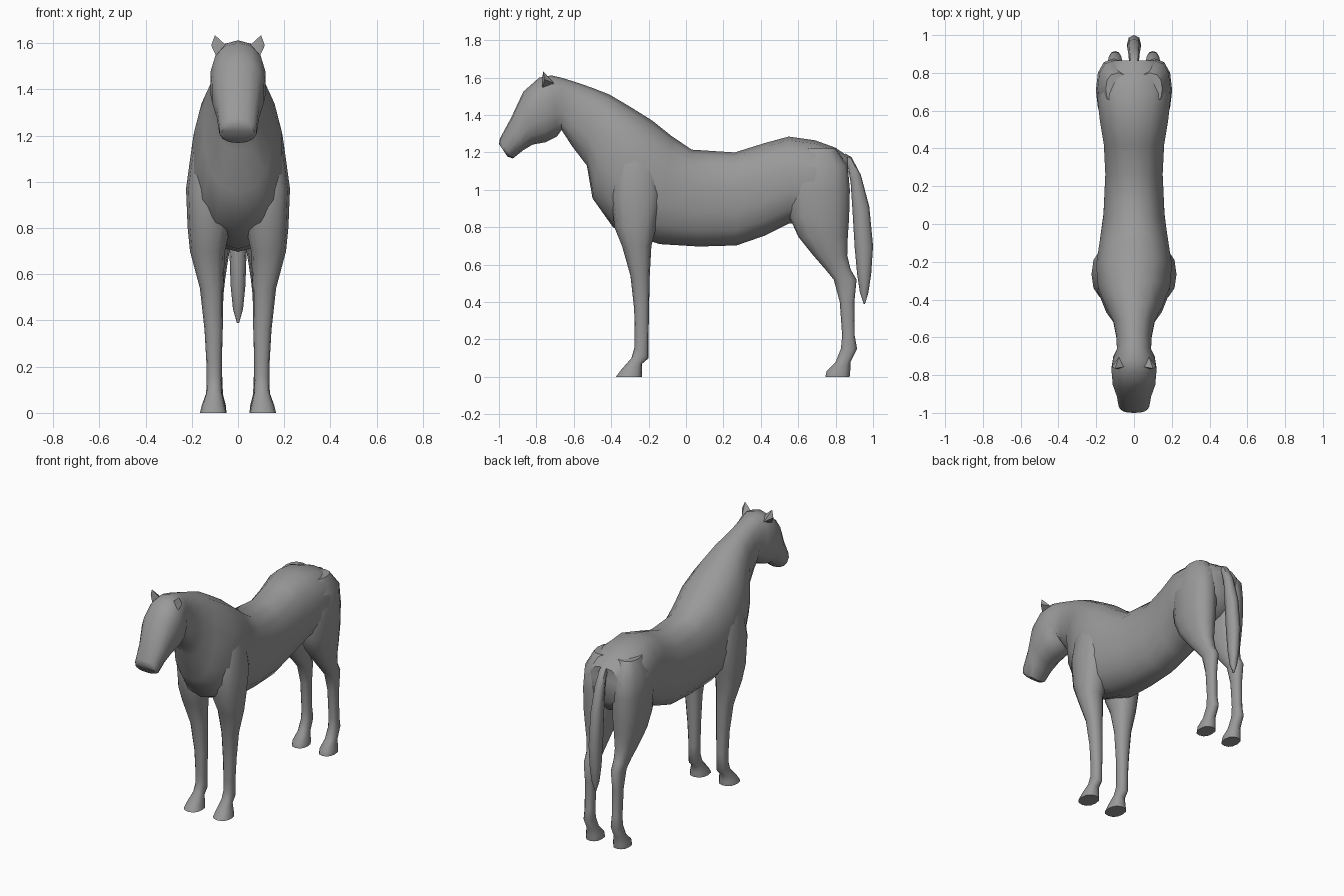
import bpy, bmesh, math

coat = bpy.data.materials.new("grey coat")
coat.diffuse_color = (0.32, 0.32, 0.32, 1)


def finish(name, bm, mirror):
    bmesh.ops.recalc_face_normals(bm, faces=bm.faces[:])
    mesh = bpy.data.meshes.new(name)
    bm.to_mesh(mesh)
    bm.free()
    mesh.materials.append(coat)
    ob = bpy.data.objects.new(name, mesh)
    bpy.context.collection.objects.link(ob)
    if mirror:
        ob.modifiers.new("mirror", 'MIRROR').use_clip = False
    bpy.ops.object.select_all(action='DESELECT')
    ob.select_set(True)
    bpy.context.view_layer.objects.active = ob
    bpy.ops.object.shade_smooth_by_angle(angle=math.radians(52))
    return ob


def rounded(v, power):
    return math.copysign(abs(v) ** power, v)


def loft(name, rings, sides=12, power=0.85, mirror=False):
    """Rings are (y1, z1, y2, z2, x1, x2): two opposite side-plane points and the x range."""
    bm = bmesh.new()
    loops = []
    for y1, z1, y2, z2, x1, x2 in rings:
        loop = []
        for i in range(sides):
            a = math.tau * i / sides
            t = 0.5 - 0.5 * rounded(math.cos(a), power)
            s = 0.5 + 0.5 * rounded(math.sin(a), power)
            loop.append(bm.verts.new((x1 + (x2 - x1) * s,
                                      y1 + (y2 - y1) * t, z1 + (z2 - z1) * t)))
        loops.append(loop)
    for a, b in zip(loops, loops[1:]):
        for i in range(sides):
            j = (i + 1) % sides
            bm.faces.new((a[i], a[j], b[j], b[i]))
    bm.faces.new(loops[0])
    bm.faces.new(loops[-1])
    return finish(name, bm, mirror)


def centred(rows):
    return [(a, b, c, d, -w, w) for a, b, c, d, w in rows]


def level(rows):
    return [(y1, z, y2, z, x1, x2) for z, y1, y2, x1, x2 in rows]


# Rump, barrel and neck, from back to front: top point, bottom point, half width
trunk = [
    (0.865, 1.18, 0.865, 0.95, 0.12),
    (0.80, 1.225, 0.80, 0.87, 0.18),
    (0.69, 1.265, 0.68, 0.83, 0.20),
    (0.55, 1.285, 0.55, 0.82, 0.185),
    (0.42, 1.25, 0.42, 0.755, 0.163),
    (0.26, 1.20, 0.27, 0.703, 0.155),
    (0.03, 1.215, 0.07, 0.697, 0.165),
    (-0.08, 1.29, -0.14, 0.71, 0.187),
    (-0.18, 1.37, -0.28, 0.755, 0.205),
    (-0.30, 1.445, -0.39, 0.80, 0.195),
    (-0.41, 1.51, -0.50, 0.955, 0.15),
    (-0.50, 1.545, -0.53, 1.13, 0.112),
    (-0.58, 1.573, -0.61, 1.235, 0.096),
    (-0.66, 1.598, -0.665, 1.32, 0.092),
]
# Cheeks, face and muzzle
head = [
    (-0.72, 1.612, -0.69, 1.285, 0.112),
    (-0.785, 1.60, -0.75, 1.255, 0.122),
    (-0.87, 1.525, -0.82, 1.242, 0.115),
    (-0.935, 1.385, -0.87, 1.212, 0.093),
    (-0.995, 1.275, -0.925, 1.168, 0.082),
    (-1.0, 1.245, -0.955, 1.178, 0.070),
]
loft("body_neck_head", centred(trunk + head), sides=14)

# Front legs: hoof, cannon, forearm and shoulder
hoof = [
    (-0.375, 0.0, -0.235, 0.0, 0.05, 0.165),
    (-0.345, 0.04, -0.235, 0.03, 0.057, 0.156),
    (-0.292, 0.10, -0.235, 0.07, 0.069, 0.138),
    (-0.275, 0.16, -0.20, 0.10, 0.07, 0.136),
]
foreleg = level([
    (0.22, -0.275, -0.20, 0.07, 0.137),
    (0.36, -0.277, -0.198, 0.066, 0.145),
    (0.54, -0.297, -0.194, 0.064, 0.165),
    (0.70, -0.342, -0.185, 0.056, 0.208),
    (0.80, -0.383, -0.16, 0.035, 0.218),
    (0.97, -0.40, -0.13, 0.04, 0.225),
    (1.13, -0.385, -0.14, 0.04, 0.203),
    (1.27, -0.33, -0.17, 0.04, 0.17),
])
loft("front_leg", hoof + foreleg, mirror=True)

# Hind legs: hoof, fetlock, hock, thigh and hip
hind = level([
    (0.0, 0.745, 0.875, 0.05, 0.15),
    (0.03, 0.752, 0.878, 0.052, 0.148),
    (0.08, 0.80, 0.88, 0.065, 0.135),
    (0.15, 0.828, 0.915, 0.068, 0.132),
    (0.22, 0.835, 0.902, 0.07, 0.13),
    (0.40, 0.822, 0.90, 0.068, 0.132),
    (0.52, 0.79, 0.912, 0.062, 0.138),
    (0.575, 0.745, 0.88, 0.056, 0.145),
    (0.65, 0.68, 0.862, 0.045, 0.163),
    (0.75, 0.60, 0.865, 0.028, 0.185),
    (0.85, 0.555, 0.872, 0.015, 0.198),
    (1.0, 0.54, 0.876, 0.012, 0.202),
    (1.13, 0.57, 0.865, 0.015, 0.193),
    (1.22, 0.63, 0.80, 0.02, 0.15),
])
loft("hind_leg", hind, mirror=True)

# Tail, from dock to tip
loft("tail", centred([
    (0.85, 1.195, 0.85, 1.13, 0.022),
    (0.885, 1.175, 0.868, 1.11, 0.028),
    (0.935, 1.08, 0.88, 1.04, 0.031),
    (0.98, 0.91, 0.89, 0.89, 0.036),
    (1.0, 0.70, 0.902, 0.69, 0.037),
    (0.99, 0.55, 0.915, 0.55, 0.032),
    (0.975, 0.45, 0.93, 0.45, 0.022),
    (0.957, 0.39, 0.95, 0.39, 0.005),
]), sides=8)

# Pointed ears
bm = bmesh.new()
tip = bm.verts.new((0.10, -0.765, 1.635))
base = [bm.verts.new(p) for p in ((0.045, -0.755, 1.585), (0.088, -0.77, 1.53),
                                  (0.116, -0.755, 1.59), (0.08, -0.705, 1.57))]
for i in range(4):
    bm.faces.new((base[i], base[(i + 1) % 4], tip))
bm.faces.new(base)
finish("ear", bm, True)
